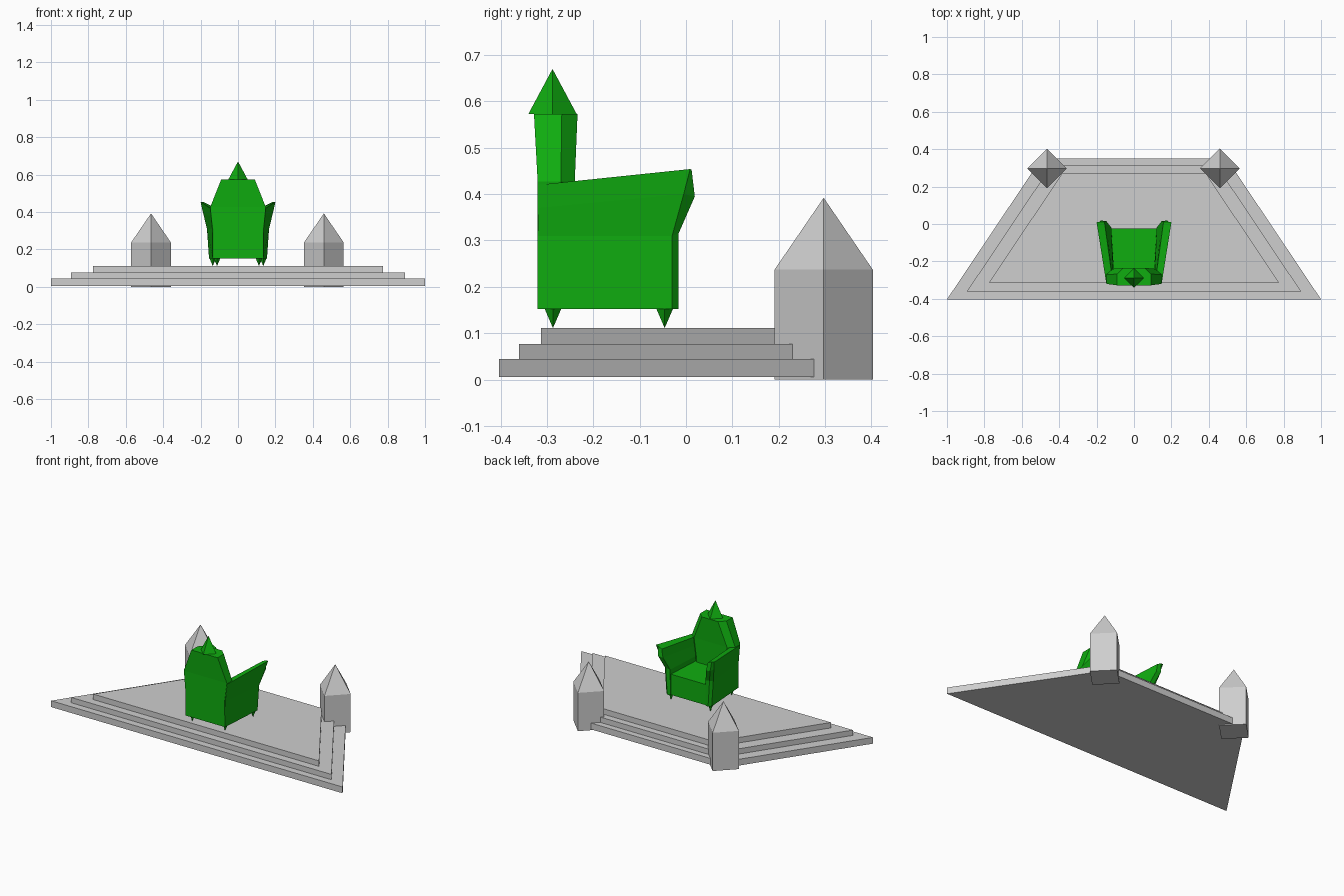
import bpy
import bmesh

old = bpy.data.objects.get("Cube")
if old:
    bpy.data.objects.remove(old, do_unlink=True)


def material(name, rgb):
    m = bpy.data.materials.new(name)
    m.use_nodes = True
    m.diffuse_color = (*rgb, 1)
    bsdf = next(n for n in m.node_tree.nodes if n.type == 'BSDF_PRINCIPLED')
    bsdf.inputs["Base Color"].default_value = (*rgb, 1)
    return m


stone = material("pale grey stone", (0.62, 0.62, 0.62))
green = material("green upholstery", (0.005, 0.42, 0.005))


def loft(name, rings, mat):
    """Closed solid through rings of points; a one-point ring is a tip."""
    bm = bmesh.new()
    rows = [[bm.verts.new(p) for p in ring] for ring in rings]
    for a, b in zip(rows, rows[1:]):
        n = max(len(a), len(b))
        for i in range(n):
            j = (i + 1) % n
            if len(b) == 1:
                bm.faces.new((a[i], a[j], b[0]))
            elif len(a) == 1:
                bm.faces.new((a[0], b[j], b[i]))
            else:
                bm.faces.new((a[i], a[j], b[j], b[i]))
    for row in (rows[0], rows[-1]):
        if len(row) > 2:
            bm.faces.new(row)
    bmesh.ops.recalc_face_normals(bm, faces=bm.faces)
    mesh = bpy.data.meshes.new(name)
    bm.to_mesh(mesh)
    bm.free()
    mesh.materials.append(mat)
    obj = bpy.data.objects.new(name, mesh)
    bpy.context.collection.objects.link(obj)
    return obj


def diamond(x, y, z, r):
    return [(x - r, y, z), (x, y - r, z), (x + r, y, z), (x, y + r, z)]


def at_height(points, z):
    return [(x, y, z) for x, y in points]


# Three stepped trapezoid tiers
outline = [(-1, -0.403), (1, -0.403), (0.495, 0.35), (-0.495, 0.35)]
tiers = [("lower_step", 1, 0.005, 0.044), ("middle_step", 0.893, 0.044, 0.077),
         ("upper_step", 0.775, 0.077, 0.111)]
for name, s, low, high in tiers:
    plan = [(x * s, y * s) for x, y in outline]
    loft(name, [at_height(plan, low), at_height(plan, high)], stone)

# Pointed pillars at the back corners
for side, x in (("left", 0.459), ("right", -0.465)):
    loft(side + "_pillar", [diamond(x, 0.297, 0, 0.106), diamond(x, 0.297, 0.237, 0.106),
                            [(x, 0.297, 0.392)]], stone)


# Backrest with chamfered front edges, and its finial
def back_plan(w, back, side, front, z):
    c = w - 0.035
    return at_height([(-w, back), (w, back), (w, side), (c, front), (-c, front), (-w, side)], z)


loft("backrest", [back_plan(0.13, -0.32, -0.27, -0.24, 0.152),
                  back_plan(0.132, -0.32, -0.27, -0.24, 0.31),
                  back_plan(0.148, -0.32, -0.27, -0.24, 0.427),
                  back_plan(0.09, -0.328, -0.268, -0.234, 0.573)], green)
loft("finial", [diamond(0, -0.288, 0.573, 0.052), [(0, -0.288, 0.67)]], green)

# Seat block
seat = [(-0.125, -0.3), (0.125, -0.3), (0.125, -0.025), (-0.125, -0.025)]
loft("seat", [at_height(seat, 0.152), at_height(seat, 0.28)], green)

# Flared arms with ridged fronts, and tapered legs
for side, s in (("left", 1), ("right", -1)):
    base = [(0.135, -0.32, 0.152), (0.155, -0.03, 0.152), (0.14, -0.016, 0.152),
            (0.12, -0.02, 0.152), (0.105, -0.3, 0.152)]
    middle = [(0.137, -0.32, 0.31), (0.166, -0.03, 0.31), (0.15, -0.016, 0.315),
              (0.122, -0.018, 0.31), (0.105, -0.3, 0.31)]
    knob = [(0.143, -0.319, 0.37), (0.188, -0.005, 0.4), (0.178, 0.019, 0.395),
            (0.148, 0.015, 0.39), (0.11, -0.3, 0.37)]
    top = [(0.148, -0.318, 0.42), (0.2, 0.009, 0.454), (0.185, 0.012, 0.453),
           (0.158, 0.012, 0.44), (0.115, -0.3, 0.42)]
    rings = [[(s * x, y, z) for x, y, z in ring] for ring in (base, middle, knob, top)]
    loft(side + "_arm", rings, green)
    for name, x, y in (("front_leg", 0.135, -0.046), ("back_leg", 0.112, -0.287)):
        loft(side + "_" + name, [diamond(s * x, y, 0.155, 0.019), [(s * x, y, 0.111)]], green)
